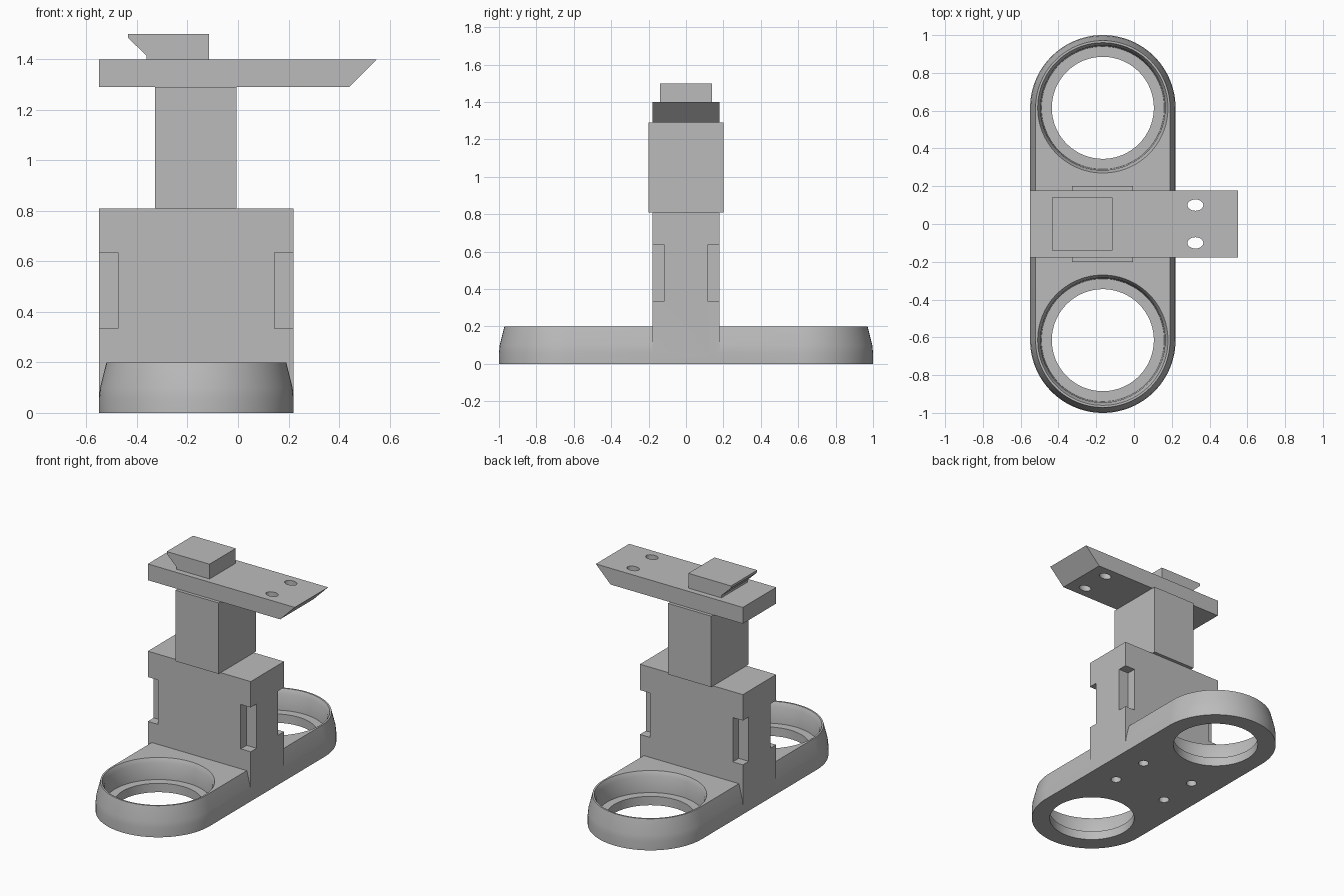
import bpy, bmesh, math

cube = bpy.data.objects.get("Cube")
if cube:
    bpy.data.objects.remove(cube)

grey = bpy.data.materials.new("plain grey")
grey.use_nodes = True
COLOUR = (0.5, 0.5, 0.5, 1)
grey.diffuse_color = COLOUR
grey.node_tree.nodes["Principled BSDF"].inputs["Base Color"].default_value = COLOUR

CX = -0.165     # centre line of the base and column
SOCKET_Y = 0.615


def loft(name, rings):
    """Skin a stack of equal-length rings and cap both ends."""
    bm = bmesh.new()
    loops = [[bm.verts.new(p) for p in ring] for ring in rings]
    for a, b in zip(loops, loops[1:]):
        for i in range(len(a)):
            j = (i + 1) % len(a)
            bm.faces.new((a[i], a[j], b[j], b[i]))
    bm.faces.new(loops[0])
    bm.faces.new(loops[-1])
    bmesh.ops.recalc_face_normals(bm, faces=bm.faces)
    mesh = bpy.data.meshes.new(name)
    bm.to_mesh(mesh)
    bm.free()
    mesh.materials.append(grey)
    ob = bpy.data.objects.new(name, mesh)
    bpy.context.collection.objects.link(ob)
    return ob


def stadium(r, z, n=48):
    pts = []
    for side in (1, -1):
        for i in range(n + 1):
            a = math.pi * i / n + (0 if side > 0 else math.pi)
            pts.append((CX + r * math.cos(a), side * SOCKET_Y + r * math.sin(a), z))
    return pts


def ellipse(x, y, z, rx, ry, n=64):
    return [(x + rx * math.cos(math.tau * i / n), y + ry * math.sin(math.tau * i / n), z)
            for i in range(n)]


def extrude_y(name, profile, half):
    """Extrude an x-z outline symmetrically along y."""
    return loft(name, [[(x, y, z) for x, z in profile] for y in (-half, half)])


def box(name, x0, x1, y0, y1, z0, z1):
    return loft(name, [[(x0, y0, z), (x1, y0, z), (x1, y1, z), (x0, y1, z)]
                       for z in (z0, z1)])


def boolean(target, tool, operation="DIFFERENCE"):
    tool.hide_render = True
    mod = target.modifiers.new("cut", "BOOLEAN")
    mod.operation = operation
    mod.solver = "EXACT"
    mod.object = tool
    bpy.context.view_layer.objects.active = target
    bpy.ops.object.modifier_apply(modifier=mod.name)
    bpy.data.objects.remove(tool)


# Rounded base with tapered flanks, joined to the upright column
base = loft("base_and_column", [stadium(r, z) for r, z in
            ((0.385, 0), (0.385, 0.06), (0.381, 0.1), (0.356, 0.2))])
column = box("column", CX - 0.385, CX + 0.385, -0.178, 0.178, 0, 0.81)

# Corner notches in the column
for sx in (-1, 1):
    for sy in (-1, 1):
        xs = sorted((CX + sx * 0.31, CX + sx * 0.45))
        ys = sorted((sy * 0.115, sy * 0.25))
        boolean(column, box("notch_cutter", *xs, *ys, 0.335, 0.635))
boolean(base, column, "UNION")

# Stepped round sockets
SOCKET = ((0.27, -0.05), (0.27, 0.06), (0.325, 0.06), (0.33, 0.17), (0.345, 0.2), (0.345, 0.25))
for sy in (-1, 1):
    boolean(base, loft("socket_cutter",
                       [ellipse(CX, sy * SOCKET_Y, z, r, r, 96) for r, z in SOCKET]))

# Screw holes under the base
for sx in (-1, 1):
    for sy in (-1, 1):
        boolean(base, loft("screw_cutter",
                           [ellipse(CX + sx * 0.2, sy * 0.137, z, 0.033, 0.033, 32)
                            for z in (-0.05, 0.2)]))

# Post between column and top plate
post = box("post", -0.328, -0.005, -0.2, 0.2, 0.81, 1.29)

# Top plate with bevelled end and two oval holes
plate = extrude_y("top_plate", ((-0.55, 1.29), (0.44, 1.29), (0.55, 1.4), (-0.55, 1.4)), 0.178)
for sy in (-1, 1):
    boolean(plate, loft("oval_cutter",
                        [ellipse(0.325, sy * 0.1, z, 0.042, 0.03, 32) for z in (1.2, 1.5)]))

# Hooked block on the plate
hook = extrude_y("hook_block", ((-0.115, 1.4), (-0.115, 1.5), (-0.435, 1.5),
                                (-0.435, 1.485), (-0.363, 1.415), (-0.363, 1.4)), 0.14)

# Smooth the curved walls, keep hard edges
for ob in (base, plate):
    bpy.ops.object.select_all(action="DESELECT")
    ob.select_set(True)
    bpy.context.view_layer.objects.active = ob
    bpy.ops.object.shade_smooth_by_angle(angle=math.radians(25))
